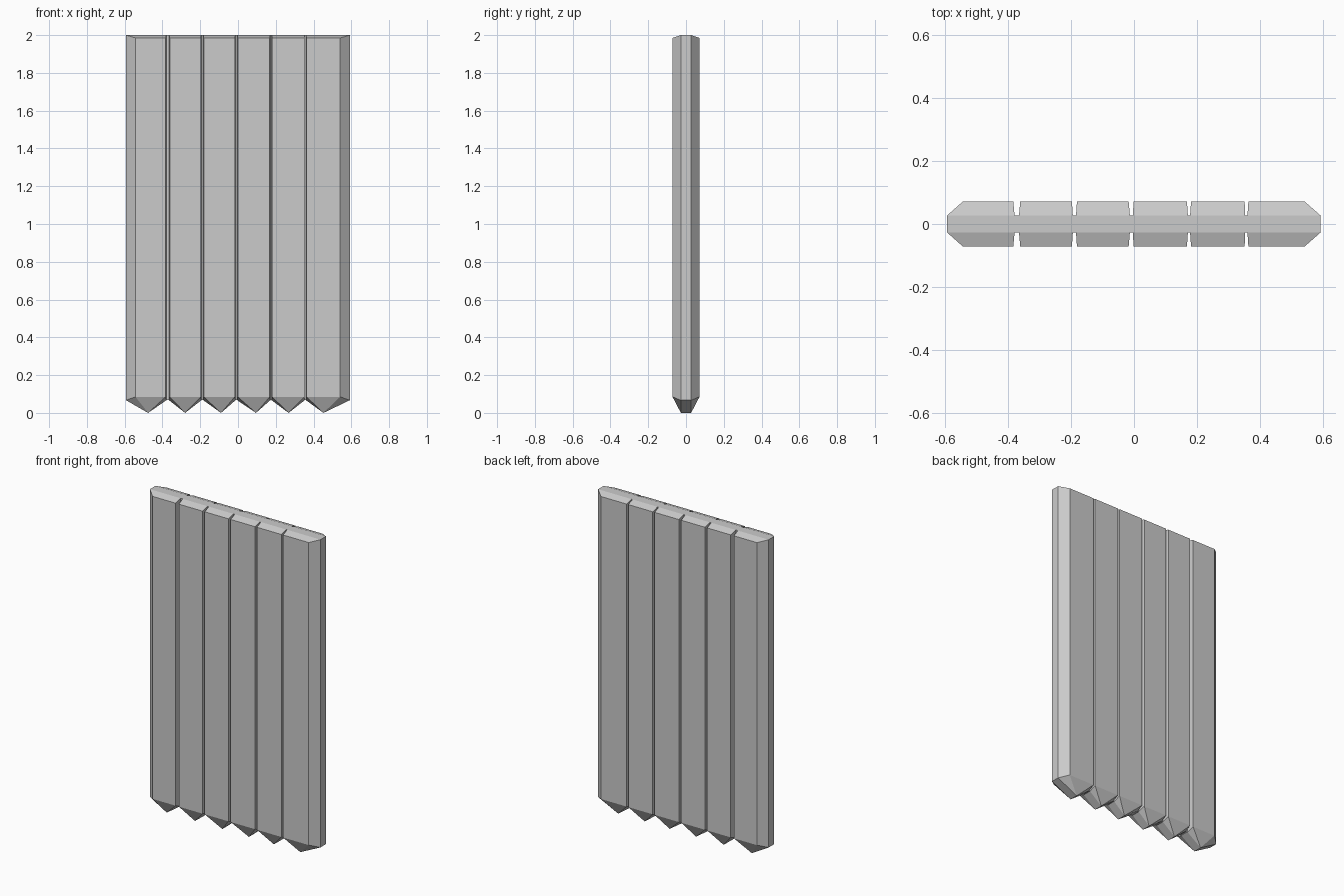
import bpy, bmesh

if "Cube" in bpy.data.objects:
    bpy.data.objects.remove(bpy.data.objects["Cube"])

YI, YO = 0.027, 0.0715            # half depth of core and of plank faces
Z_TOP, Z_FACE_TOP = 2.0, 1.985
Z_FACE_BOT, Z_VALLEY = 0.085, 0.067
# core left, face left, tip, face right, core right
planks = [
    (-0.593, -0.543, -0.476, -0.383, -0.379),
    (-0.365, -0.361, -0.280, -0.197, -0.194),
    (-0.184, -0.181, -0.090, -0.017, -0.013),
    (-0.004, -0.001, 0.095, 0.168, 0.171),
    (0.178, 0.181, 0.268, 0.351, 0.353),
    (0.360, 0.363, 0.452, 0.541, 0.592),
]

bm = bmesh.new()


def face(*pts):
    bm.faces.new([bm.verts.new(p) for p in pts])


def add_plank(cl, fl, tip, fr, cr):
    for s in (-1, 1):
        yi, yo = s * YI, s * YO
        top = [(cl, yi, Z_TOP), (fl, yo, Z_FACE_TOP), (fr, yo, Z_FACE_TOP), (cr, yi, Z_TOP)]
        bot = [(cl, yi, Z_VALLEY), (fl, yo, Z_FACE_BOT), (fr, yo, Z_FACE_BOT), (cr, yi, Z_VALLEY)]
        # walls, sloped top edge and facets running to the pointed foot
        for i in range(3):
            face(top[i], top[i + 1], bot[i + 1], bot[i])
            face(bot[i], bot[i + 1], (tip, yi, 0))
        face(*top)
    # flat top and the two slopes of the foot
    face((cl, -YI, Z_TOP), (cr, -YI, Z_TOP), (cr, YI, Z_TOP), (cl, YI, Z_TOP))
    for x in (cl, cr):
        face((x, -YI, Z_VALLEY), (tip, -YI, 0), (tip, YI, 0), (x, YI, Z_VALLEY))


def add_web(x0, x1):
    # thin core at the bottom of each groove
    for s in (-YI, YI):
        face((x0, s, Z_VALLEY), (x1, s, Z_VALLEY), (x1, s, Z_TOP), (x0, s, Z_TOP))
    for z in (Z_VALLEY, Z_TOP):
        face((x0, -YI, z), (x1, -YI, z), (x1, YI, z), (x0, YI, z))


for p in planks:
    add_plank(*p)
for a, b in zip(planks, planks[1:]):
    add_web(a[4], b[0])

# outer end faces
for x in (planks[0][0], planks[-1][4]):
    face((x, -YI, Z_VALLEY), (x, YI, Z_VALLEY), (x, YI, Z_TOP), (x, -YI, Z_TOP))

bmesh.ops.remove_doubles(bm, verts=bm.verts, dist=0.0005)
bmesh.ops.recalc_face_normals(bm, faces=bm.faces)
mesh = bpy.data.meshes.new("plank_panel")
bm.to_mesh(mesh)
bm.free()
bpy.context.collection.objects.link(bpy.data.objects.new("plank_panel", mesh))
